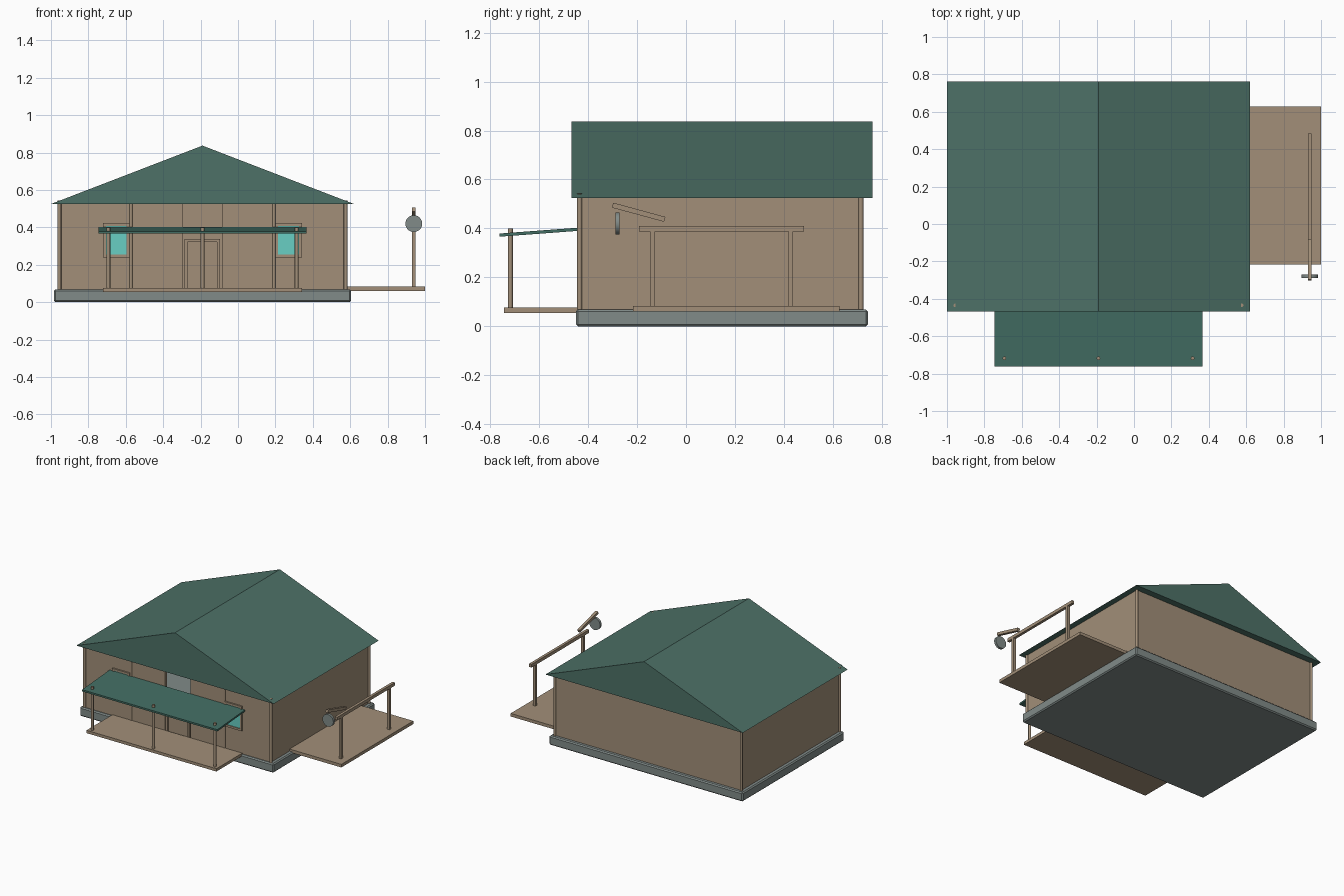
import bpy, bmesh, math
from mathutils import Matrix

cube = bpy.data.objects.get("Cube")
if cube:
    bpy.data.objects.remove(cube, do_unlink=True)


def material(name, rgb):
    m = bpy.data.materials.new(name)
    m.use_nodes = True
    m.diffuse_color = (*rgb, 1)
    m.node_tree.nodes["Principled BSDF"].inputs["Base Color"].default_value = (*rgb, 1)
    return m


WOOD = material("tan wood", (0.36, 0.275, 0.19))
STONE = material("grey stone", (0.22, 0.26, 0.25))
GREEN = material("green roof", (0.075, 0.165, 0.135))
TEAL = material("teal awning", (0.055, 0.155, 0.125))
GLASS = material("cyan glass", (0.14, 0.62, 0.55))


def finish(name, bm, mat):
    bmesh.ops.recalc_face_normals(bm, faces=bm.faces)
    me = bpy.data.meshes.new(name)
    bm.to_mesh(me)
    bm.free()
    me.materials.append(mat)
    ob = bpy.data.objects.new(name, me)
    bpy.context.collection.objects.link(ob)
    return ob


def box(name, x, y, z, mat, bevel=0):
    """Box from (min, max) pairs."""
    bm = bmesh.new()
    bmesh.ops.create_cube(bm, size=1)
    for v in bm.verts:
        for i, (lo, hi) in enumerate((x, y, z)):
            v.co[i] = lo if v.co[i] < 0 else hi
    ob = finish(name, bm, mat)
    if bevel:
        mod = ob.modifiers.new("bevel", 'BEVEL')
        mod.width, mod.segments = bevel, 1
    return ob


def rod(name, x, y, z, r, mat, sides=12):
    """Vertical round post."""
    bm = bmesh.new()
    bmesh.ops.create_cone(bm, cap_ends=True, segments=sides, radius1=r, radius2=r,
                          depth=z[1] - z[0],
                          matrix=Matrix.Translation((x, y, sum(z) / 2)))
    for f in bm.faces:
        f.smooth = len(f.verts) == 4
    for e in bm.edges:
        e.smooth = all(f.smooth for f in e.link_faces)
    return finish(name, bm, mat)


def prism(name, profile, axis, span, mat):
    """Extrude a profile along x (profile is y,z) or along y (profile is x,z)."""
    bm = bmesh.new()
    place = (lambda a, b, s: (s, a, b)) if axis == 'x' else (lambda a, b, s: (a, s, b))
    ends = [[bm.verts.new(place(a, b, s)) for a, b in profile] for s in span]
    n = len(profile)
    for end in ends:
        bm.faces.new(end)
    for i in range(n):
        j = (i + 1) % n
        bm.faces.new((ends[0][i], ends[0][j], ends[1][j], ends[1][i]))
    return finish(name, bm, mat)


def frame(name, x, z, y, w, bottom=True):
    """Rectangular trim around an opening."""
    for side, xs in (("right", (x[0], x[0] + w)), ("left", (x[1] - w, x[1]))):
        box(f"{name}_{side}_jamb", xs, y, z, WOOD)
    inner = (x[0] + w, x[1] - w)
    box(name + "_head", inner, y, (z[1] - w, z[1]), WOOD)
    if bottom:
        box(name + "_sill", inner, y, (z[0], z[0] + w), WOOD)


CX = -0.19               # centre line of the house
FRONT, BACK = -0.435, 0.715
HALF = 0.765             # half the wall width
FLOOR, EAVE = 0.068, 0.527
WALL = (FLOOR, EAVE)

# foundation and roof
box("foundation", (CX - 0.795, CX + 0.795), (-0.45, 0.743), (0, FLOOR), STONE, 0.008)
prism("roof", [(CX - 0.81, 0.525), (CX + 0.81, 0.525), (CX, 0.837)], 'y',
      (-0.467, 0.763), GREEN)

# back wall, then mirrored walls, posts and windows
box("back_wall", (CX - HALF, CX + HALF), (BACK - 0.02, BACK), WALL, WOOD)
for side, s in (("right", -1), ("left", 1)):
    def mx(a, b):
        return tuple(sorted((CX + s * a, CX + s * b)))
    box(side + "_wall", mx(HALF - 0.02, HALF), (FRONT + 0.02, BACK - 0.02), WALL, WOOD)
    box(side + "_front_wall", mx(0.104, HALF), (FRONT, FRONT + 0.02), WALL, WOOD)
    rod(side + "_front_corner_post", CX + s * HALF, FRONT, (FLOOR, 0.543), 0.01, WOOD)
    rod(side + "_back_corner_post", CX + s * HALF, BACK, WALL, 0.01, WOOD)
    rod(side + "_wall_stud", CX + s * 0.382, FRONT, WALL, 0.008, WOOD)
    frame(side + "_window_frame", mx(0.39, 0.532), (0.24, 0.423), (FRONT - 0.011, FRONT), 0.015)
    box(side + "_window_glass", mx(0.405, 0.517), (FRONT - 0.005, FRONT), (0.255, 0.408), GLASS)

# door standing in the full height entry gap
frame("door_frame", (CX - 0.095, CX + 0.095), (FLOOR, 0.337), (FRONT - 0.005, FRONT + 0.02),
      0.016, bottom=False)
box("door", (CX - 0.079, CX + 0.079), (FRONT + 0.004, FRONT + 0.016), (FLOOR, 0.321), WOOD)

# front porch with sloped awning
box("porch_deck", (CX - 0.533, CX + 0.533), (-0.743, -0.44), (0.055, 0.076), WOOD)
prism("porch_awning", [(-0.763, 0.366), (-0.763, 0.379), (-0.44, 0.403), (-0.44, 0.39)],
      'x', (CX - 0.555, CX + 0.555), TEAL)
for name, dx in (("right", -0.503), ("middle", 0), ("left", 0.503)):
    rod(name + "_porch_post", CX + dx, -0.718, (0.076, 0.4), 0.01, WOOD)

# side deck with a railing
RAIL = (0.93, 0.95)
box("side_deck", (0.575, 1.0), (-0.217, 0.627), (0.06, 0.083), WOOD)
for name, y in (("front", -0.137), ("back", 0.428)):
    box(name + "_rail_post", RAIL, (y - 0.01, y + 0.01), (0.083, 0.387), WOOD)
box("rail", RAIL, (-0.193, 0.483), (0.387, 0.41), WOOD)

# tilted beam with a round disc under its front end
prism("tilted_beam", [(-0.297, 0.505), (-0.084, 0.447), (-0.09, 0.427), (-0.303, 0.485)],
      'x', RAIL, WOOD)
disc = rod("round_disc", 0, 0, (-0.009, 0.009), 0.045, STONE, 24)
disc.rotation_euler = (math.pi / 2, 0, 0)
disc.location = (0.94, -0.28, 0.42)
